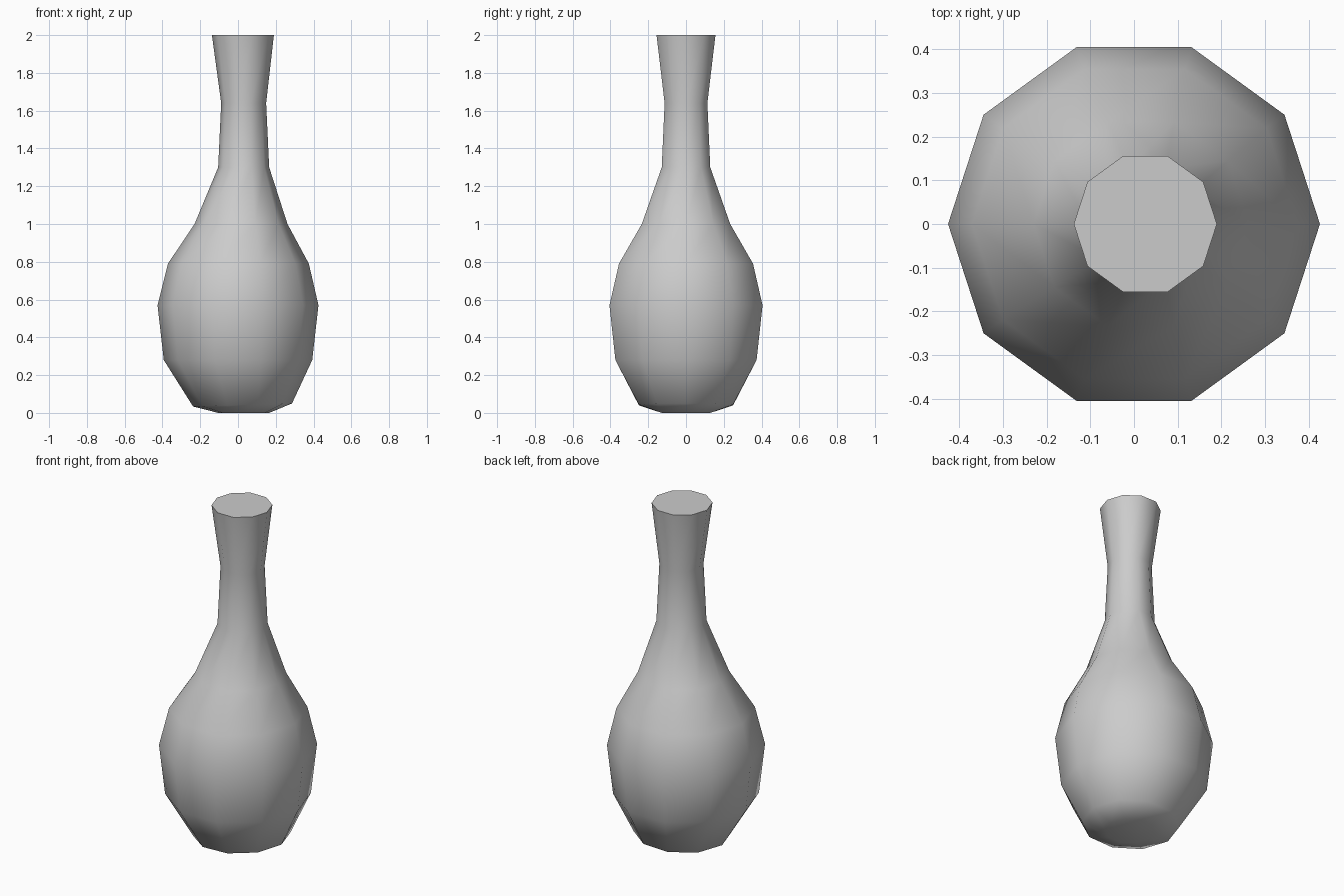
import bpy
import bmesh
from math import cos, sin, pi, radians

cube = bpy.data.objects.get("Cube")
if cube:
    bpy.data.objects.remove(cube, do_unlink=True)

# Plain grey clay
grey = bpy.data.materials.new("plain grey")
grey.use_nodes = True
color = (0.6, 0.6, 0.6, 1)
grey.diffuse_color = color
grey.node_tree.nodes["Principled BSDF"].inputs["Base Color"].default_value = color

SIDES = 10
# Rings from foot to lip: height, radius, sideways shift, sideways tilt
RINGS = [
    (0.0, 0.135, 0.03, 0),
    (0.042, 0.262, 0.024, 0.008),
    (0.28, 0.393, 0, 0),
    (0.57, 0.426, 0, 0),
    (0.79, 0.373, 0.002, 0),
    (1.0, 0.246, 0.016, 0),
    (1.3, 0.135, 0.03, 0),
    (1.64, 0.119, 0.03, 0),
    (2.0, 0.164, 0.026, 0),
]

# Vase body: stacked rings joined by side faces
bm = bmesh.new()
loops = []
for z, r, shift, tilt in RINGS:
    angles = [2 * pi * i / SIDES for i in range(SIDES)]
    loops.append([bm.verts.new((shift + r * cos(a), r * sin(a), z + tilt * cos(a)))
                  for a in angles])
for low, high in zip(loops, loops[1:]):
    for i in range(SIDES):
        j = (i + 1) % SIDES
        bm.faces.new((low[i], low[j], high[j], high[i]))

# Flat foot and closed mouth
bm.faces.new(loops[0][::-1])
bm.faces.new(loops[-1])
mesh = bpy.data.meshes.new("vase")
bm.to_mesh(mesh)
bm.free()
mesh.materials.append(grey)

vase = bpy.data.objects.new("vase", mesh)
bpy.context.collection.objects.link(vase)
bpy.context.view_layer.objects.active = vase
vase.select_set(True)
bpy.ops.object.shade_smooth_by_angle(angle=radians(60))
